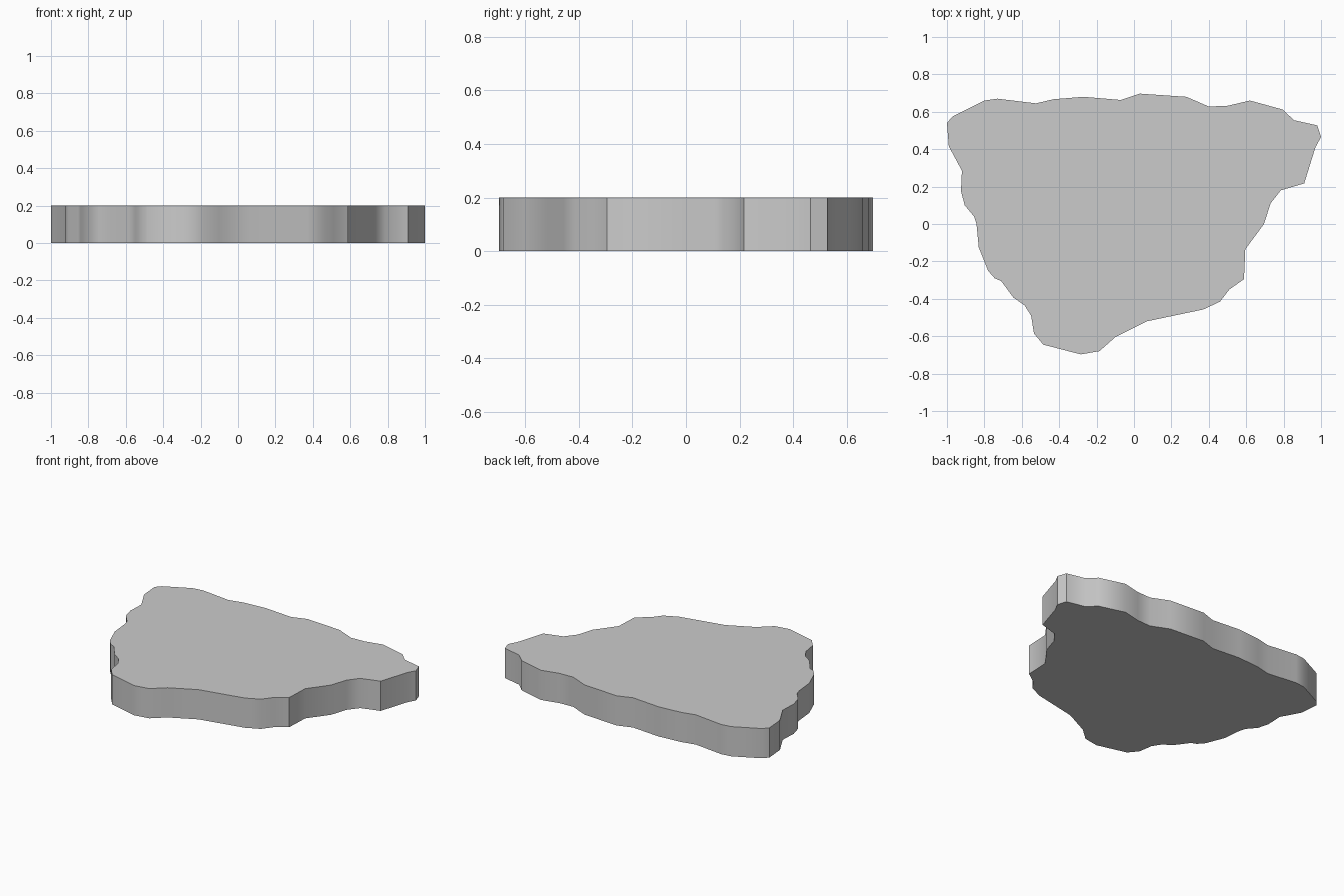
import bpy, bmesh, math

if "Cube" in bpy.data.objects:
    bpy.data.objects.remove(bpy.data.objects["Cube"])

HEIGHT = 0.2

# Irregular outline seen from above, clockwise from the back left corner
OUTLINE = [
    (-1, .54), (-.97, .575), (-.80, .66), (-.73, .67), (-.525, .645),
    (-.43, .667), (-.27, .68), (-.07, .663), (.03, .697), (.28, .68),
    (.40, .628), (.50, .632), (.62, .66), (.795, .612), (.855, .555),
    (.98, .527), (1, .465), (.97, .41), (.91, .217), (.785, .18),
    (.73, .11), (.695, 0), (.595, -.135), (.588, -.295), (.51, -.35),
    (.46, -.415), (.37, -.457), (.07, -.52), (-.10, -.605), (-.185, -.68),
    (-.285, -.697), (-.485, -.645), (-.535, -.585), (-.55, -.49),
    (-.585, -.435), (-.645, -.393), (-.71, -.305), (-.745, -.29),
    (-.78, -.25), (-.83, -.125), (-.842, 0), (-.855, .04), (-.905, .10),
    (-.925, .175), (-.92, .285), (-.99, .415),
]

# Slab: fill the outline and extrude it straight up
bm = bmesh.new()
base = bm.faces.new([bm.verts.new((x, y, 0)) for x, y in OUTLINE])
top = bmesh.ops.extrude_face_region(bm, geom=[base], use_keep_orig=True)
top_verts = [g for g in top["geom"] if isinstance(g, bmesh.types.BMVert)]
bmesh.ops.translate(bm, verts=top_verts, vec=(0, 0, HEIGHT))
bmesh.ops.recalc_face_normals(bm, faces=bm.faces)

mesh = bpy.data.meshes.new("stone_slab")
bm.to_mesh(mesh)
bm.free()
slab = bpy.data.objects.new("stone_slab", mesh)
bpy.context.collection.objects.link(slab)

# Soft sides, crisp rims and sharp corners
bpy.context.view_layer.objects.active = slab
slab.select_set(True)
bpy.ops.object.shade_smooth_by_angle(angle=math.radians(40))
